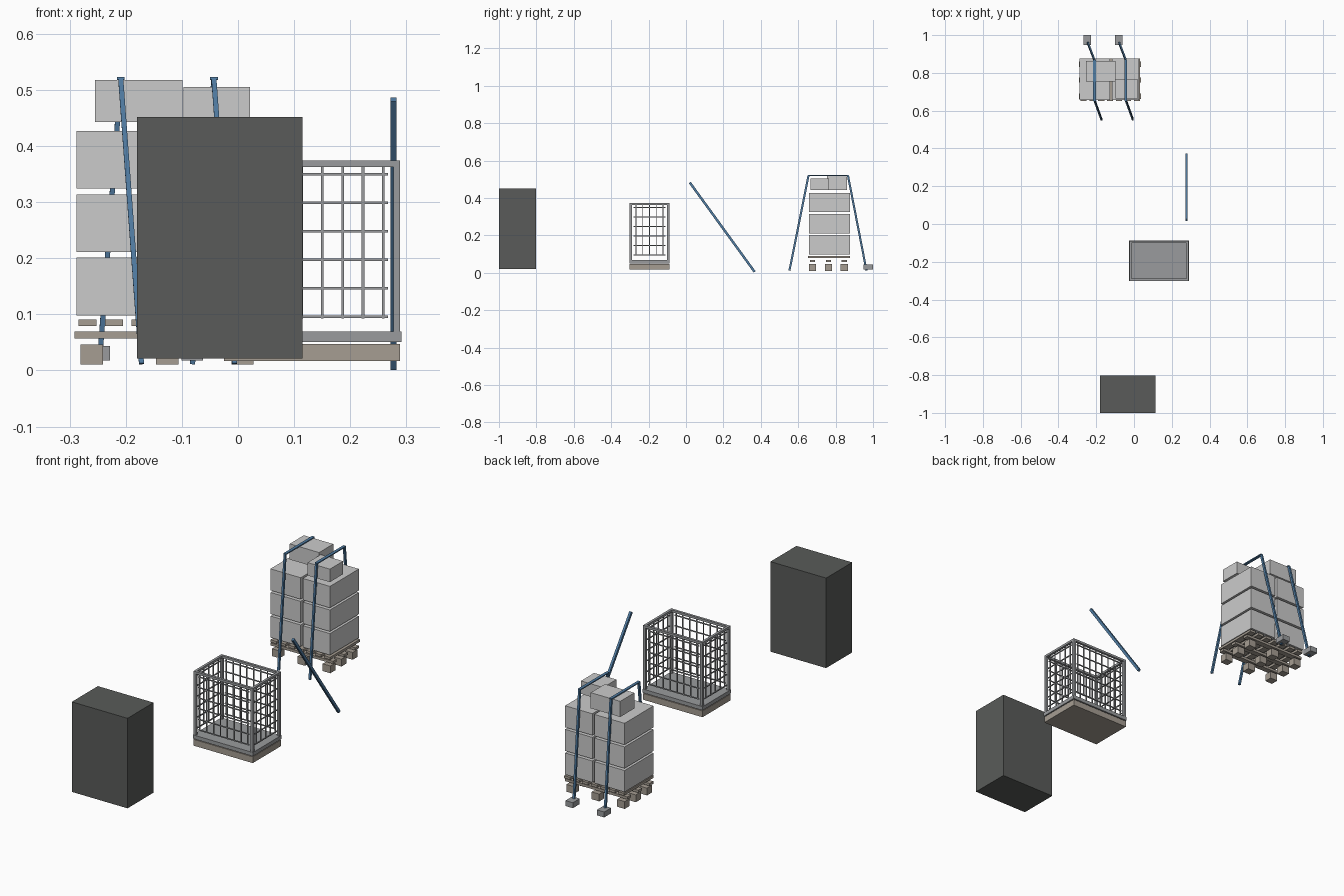
import bpy, bmesh
from mathutils import Vector, Matrix

if "Cube" in bpy.data.objects:
    bpy.data.objects.remove(bpy.data.objects["Cube"])


def material(name, rgb):
    m = bpy.data.materials.new(name)
    m.diffuse_color = (*rgb, 1)
    m.use_nodes = True
    m.node_tree.nodes["Principled BSDF"].inputs["Base Color"].default_value = m.diffuse_color
    return m


WOOD = material("weathered_wood", (0.38, 0.34, 0.29))
STEEL = material("steel", (0.32, 0.33, 0.34))
DARK = material("dark_wrap", (0.10, 0.105, 0.10))
BLUE = material("blue_webbing", (0.08, 0.20, 0.36))


def make(name, parts, mat=None):
    """One object from a list of (matrix) unit cubes."""
    bm = bmesh.new()
    for m in parts:
        bmesh.ops.create_cube(bm, size=1, matrix=m)
    me = bpy.data.meshes.new(name)
    bm.to_mesh(me)
    bm.free()
    ob = bpy.data.objects.new(name, me)
    bpy.context.collection.objects.link(ob)
    if mat:
        me.materials.append(mat)
    return ob


def box(x0, x1, y0, y1, z0, z1):
    c = Vector((x0 + x1, y0 + y1, z0 + z1)) / 2
    return Matrix.Translation(c) @ Matrix.Diagonal((x1 - x0, y1 - y0, z1 - z0, 1))


def bar(a, b, w, t):
    """Bar from a to b: w wide along x, t thick."""
    a, b = Vector(a), Vector(b)
    d = b - a
    z = d.normalized()
    y = z.cross(Vector((1, 0, 0))).normalized()
    x = y.cross(z)
    rot = Matrix((x, y, z)).transposed().to_4x4()
    return Matrix.Translation((a + b) / 2) @ rot @ Matrix.Diagonal((w, t, d.length, 1))


# Tall dark wrapped block
make("dark_block", [box(-.18, .115, -1, -.803, .021, .452)], DARK)

# Cage: base, floor tray, frame
cx, cy, hx, hy = .132, -.195, .157, .106
make("cage_base", [box(cx - hx, cx + hx, cy - hy, cy + hy, .017, .047)], WOOD)
make("cage_tray", [box(cx - .159, cx + .159, cy - .108, cy + .108, .051, .069)], STEEL)
w = .012
posts, rails = [], []
for s in (-1, 1):
    px, py = cx + s * (hx - w / 2), cy + s * (hy - w / 2)
    rails.append(box(cx - hx, cx + hx, py - w / 2, py + w / 2, .363, .374))
    rails.append(box(px - w / 2, px + w / 2, cy - hy + w, cy + hy - w, .363, .374))
    for t in (-1, 1):
        qy = cy + t * (hy - w / 2)
        posts.append(box(px - w / 2, px + w / 2, qy - w / 2, qy + w / 2, .069, .363))
make("cage_posts", posts, STEEL)
make("cage_top_rails", rails, STEEL)

# Cage wire mesh on all four sides
r = .0023
wires = []
for s in (-1, 1):
    wy, wx = cy + s * (hy - w / 2), cx + s * (hx - w / 2)
    for i in range(8):
        x = cx + (i - 3.5) * .0363
        wires.append(box(x - r, x + r, wy - r, wy + r, .093, .365))
    for i in range(5):
        y = cy + (i - 2) * .036
        wires.append(box(wx - r, wx + r, y - r, y + r, .093, .365))
    for i in range(6):
        z = .096 + i * .0508
        wires.append(box(cx - .135, cx + .135, wy - r, wy + r, z - r, z + r))
        wires.append(box(wx - r, wx + r, cy - .085, cy + .085, z - r, z + r))
make("cage_wires", wires, STEEL)

# Lone slanted strap
make("loose_strap", [bar((.277, .02, .483), (.277, .367, .005), .011, .013)], BLUE)

# Pallet: blocks, stringers, deck boards
rows = (.677, .762, .846)
make("pallet_blocks", [box(x - .02, x + .02, y - .019, y + .019, .011, .046)
                       for x in (-.261, -.126, .008) for y in rows], WOOD)
make("pallet_stringers", [box(-.291, .038, y - .014, y + .014, .057, .069)
                          for y in rows], WOOD)
make("pallet_deck_boards", [box(x - .016, x + .016, .651, .876, .079, .091)
                            for x in [-.268 + .0473 * i for i in range(7)]], WOOD)

# Cartons: two columns of three, plus two smaller ones on top
for n, (x0, x1) in enumerate(((-.288, -.128), (-.117, .027))):
    for i in range(3):
        z = .098 + i * .113
        make(f"carton_{n}_{i}", [box(x0, x1, .657, .876, z, z + .103)])
make("top_carton_rear", [box(-.255, -.099, .755, .862, .443, .518)])
make("top_carton_front", [box(-.097, .021, .665, .765, .443, .505)])

# Tie-down straps with rear floor anchors
for i, x in enumerate((-.209, -.043)):
    make(f"tie_strap_{i}", [
        bar((x, .655, .52), (x + .037, .553, .012), .009, .011),
        bar((x, .866, .52), (x - .038, .965, .012), .009, .011),
        box(x - .007, x + .007, .652, .869, .518, .523)], BLUE)
    make(f"strap_anchor_{i}", [box(x - .058, x - .019, .948, 1, .018, .044)], STEEL)
